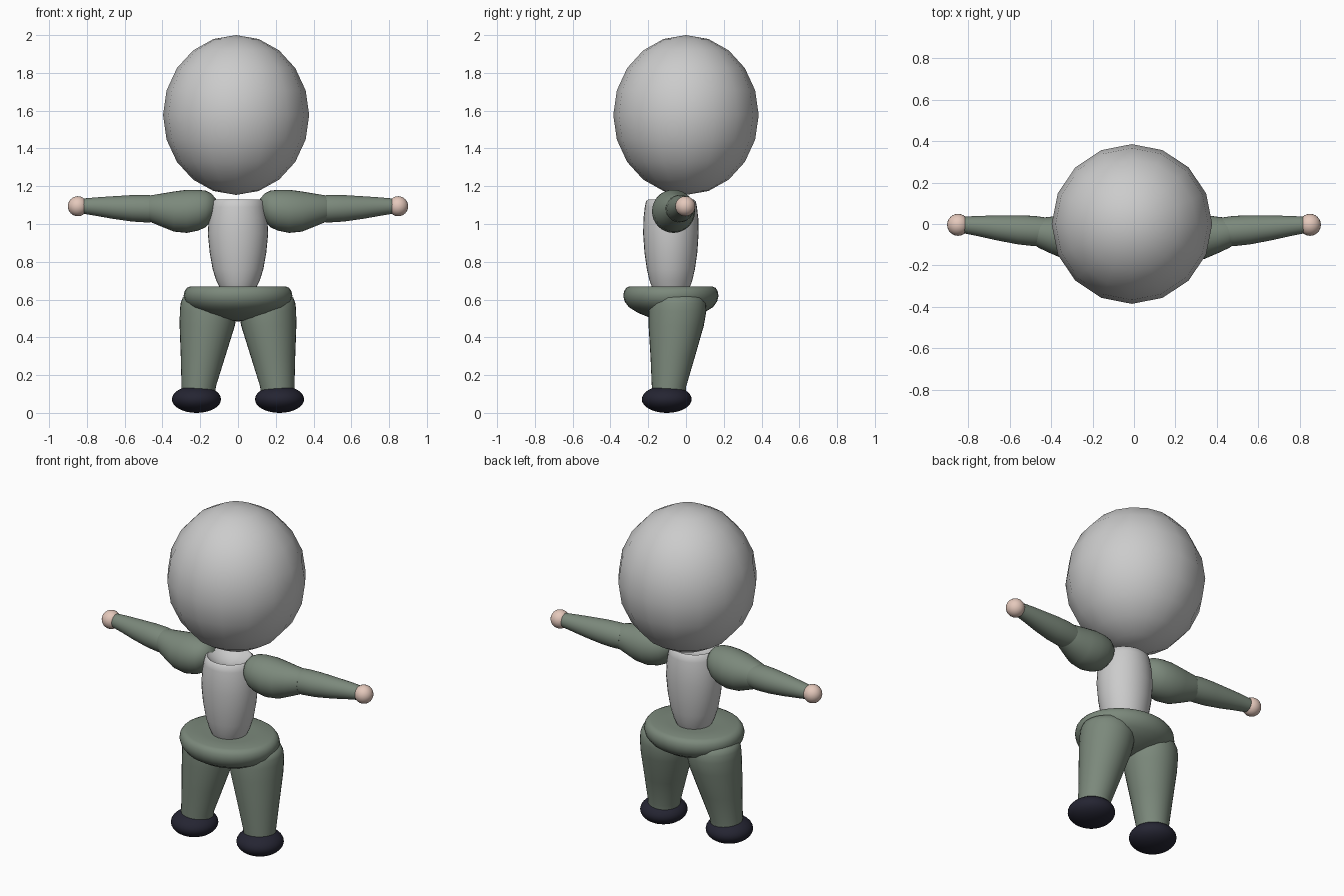
import bpy, bmesh, math
from mathutils import Vector

if "Cube" in bpy.data.objects:
    bpy.data.objects.remove(bpy.data.objects["Cube"])


def material(name, rgb):
    m = bpy.data.materials.new(name)
    m.diffuse_color = (*rgb, 1)
    m.use_nodes = True
    m.node_tree.nodes["Principled BSDF"].inputs["Base Color"].default_value = m.diffuse_color
    return m


GREY = material("light grey", (0.6, 0.6, 0.6))
GREEN = material("sage green", (0.20, 0.25, 0.20))
SKIN = material("skin", (0.78, 0.58, 0.50))
BLACK = material("dark navy", (0.018, 0.018, 0.032))


def finish(name, bm, mat, mirror=False):
    bmesh.ops.recalc_face_normals(bm, faces=bm.faces)
    me = bpy.data.meshes.new(name)
    bm.to_mesh(me)
    bm.free()
    me.materials.append(mat)
    ob = bpy.data.objects.new(name, me)
    bpy.context.collection.objects.link(ob)
    bpy.ops.object.select_all(action='DESELECT')
    ob.select_set(True)
    bpy.context.view_layer.objects.active = ob
    bpy.ops.object.shade_smooth_by_angle(angle=math.radians(50))
    if mirror:
        ob.modifiers.new("Mirror", 'MIRROR').use_mirror_merge = False
    return ob


def ellipsoid(name, mat, centre, radii, segs=32, rings=16, mirror=False):
    bm = bmesh.new()
    bmesh.ops.create_uvsphere(bm, u_segments=segs, v_segments=rings, radius=1)
    for v in bm.verts:
        v.co = Vector(c + r * k for c, r, k in zip(centre, radii, v.co))
    return finish(name, bm, mat, mirror)


def loft(name, mat, stations, axis='Z', segs=32, mirror=False):
    """Skin elliptical rings (x, y, z, ru, rv) lying across the given axis."""
    bm = bmesh.new()
    loops = []
    for x, y, z, ru, rv in stations:
        ring = []
        for i in range(segs):
            a = 2 * math.pi * i / segs
            u, v = ru * math.cos(a), rv * math.sin(a)
            off = (u, v, 0) if axis == 'Z' else (0, u, v)
            ring.append(bm.verts.new(Vector((x, y, z)) + Vector(off)))
        loops.append(ring)
    for a, b in zip(loops, loops[1:]):
        for i in range(segs):
            j = (i + 1) % segs
            bm.faces.new((a[i], a[j], b[j], b[i]))
    bm.faces.new(loops[0])
    bm.faces.new(loops[-1])
    return finish(name, bm, mat, mirror)


# Head: coarse, slightly tall ball
ellipsoid("head", GREY, (-0.01, 0, 1.577), (0.387, 0.385, 0.423), 16, 10)

# Torso: barrel with a shallow dished top
loft("torso", GREY, [(0, -0.08, z, rx, ry) for z, rx, ry in (
    (0.60, 0.07, 0.07), (0.66, 0.094, 0.098), (0.70, 0.115, 0.113),
    (0.76, 0.134, 0.127), (0.85, 0.15, 0.14), (0.95, 0.16, 0.147),
    (1.03, 0.155, 0.145), (1.09, 0.145, 0.138), (1.12, 0.137, 0.132),
    (1.13, 0.125, 0.12), (1.115, 0.11, 0.105), (1.09, 0.06, 0.06), (1.08, 0.01, 0.01))])

# Pelvis: shallow bowl with a flat top
loft("pelvis", GREEN, [(0, -0.08, z, r, r * 0.875) for z, r in (
    (0.485, 0.01), (0.49, 0.06), (0.505, 0.13), (0.53, 0.20), (0.56, 0.255),
    (0.59, 0.28), (0.62, 0.288), (0.645, 0.283), (0.662, 0.27), (0.67, 0.25),
    (0.668, 0.15), (0.668, 0.02))])

# Legs: tapered, leaning outwards and forwards to the foot
loft("legs", GREEN, [(x, y, z, r, r) for x, y, z, r in (
    (0.21, -0.09, 0.09, 0.088), (0.208, -0.09, 0.14, 0.091),
    (0.185, -0.07, 0.30, 0.118), (0.163, -0.052, 0.46, 0.146),
    (0.155, -0.045, 0.54, 0.153), (0.155, -0.045, 0.58, 0.149),
    (0.158, -0.045, 0.61, 0.135), (0.158, -0.045, 0.63, 0.09))], mirror=True)

# Feet
ellipsoid("feet", BLACK, (0.22, -0.102, 0.072), (0.13, 0.132, 0.072), mirror=True)

# Upper arms: bulging sleeves, blunt at the shoulder
loft("upper_arms", GREEN, [(x, y, z, r, r) for x, y, z, r in (
    (0.11, -0.075, 1.095, 0.01), (0.117, -0.075, 1.093, 0.04),
    (0.14, -0.074, 1.088, 0.073), (0.17, -0.073, 1.08, 0.096),
    (0.21, -0.07, 1.073, 0.108), (0.27, -0.066, 1.067, 0.114),
    (0.34, -0.062, 1.066, 0.106), (0.41, -0.052, 1.074, 0.086),
    (0.455, -0.044, 1.08, 0.073), (0.47, -0.042, 1.081, 0.066))],
    axis='X', mirror=True)

# Forearms
loft("forearms", GREEN, [(x, y, z, r, r) for x, y, z, r in (
    (0.43, -0.036, 1.08, 0.068), (0.48, -0.034, 1.081, 0.073),
    (0.56, -0.028, 1.083, 0.07), (0.66, -0.019, 1.087, 0.06),
    (0.75, -0.01, 1.092, 0.049), (0.83, -0.004, 1.095, 0.039))],
    axis='X', mirror=True)

# Hands
ellipsoid("hands", SKIN, (0.848, -0.004, 1.094), (0.053, 0.053, 0.053), 24, 12, mirror=True)
